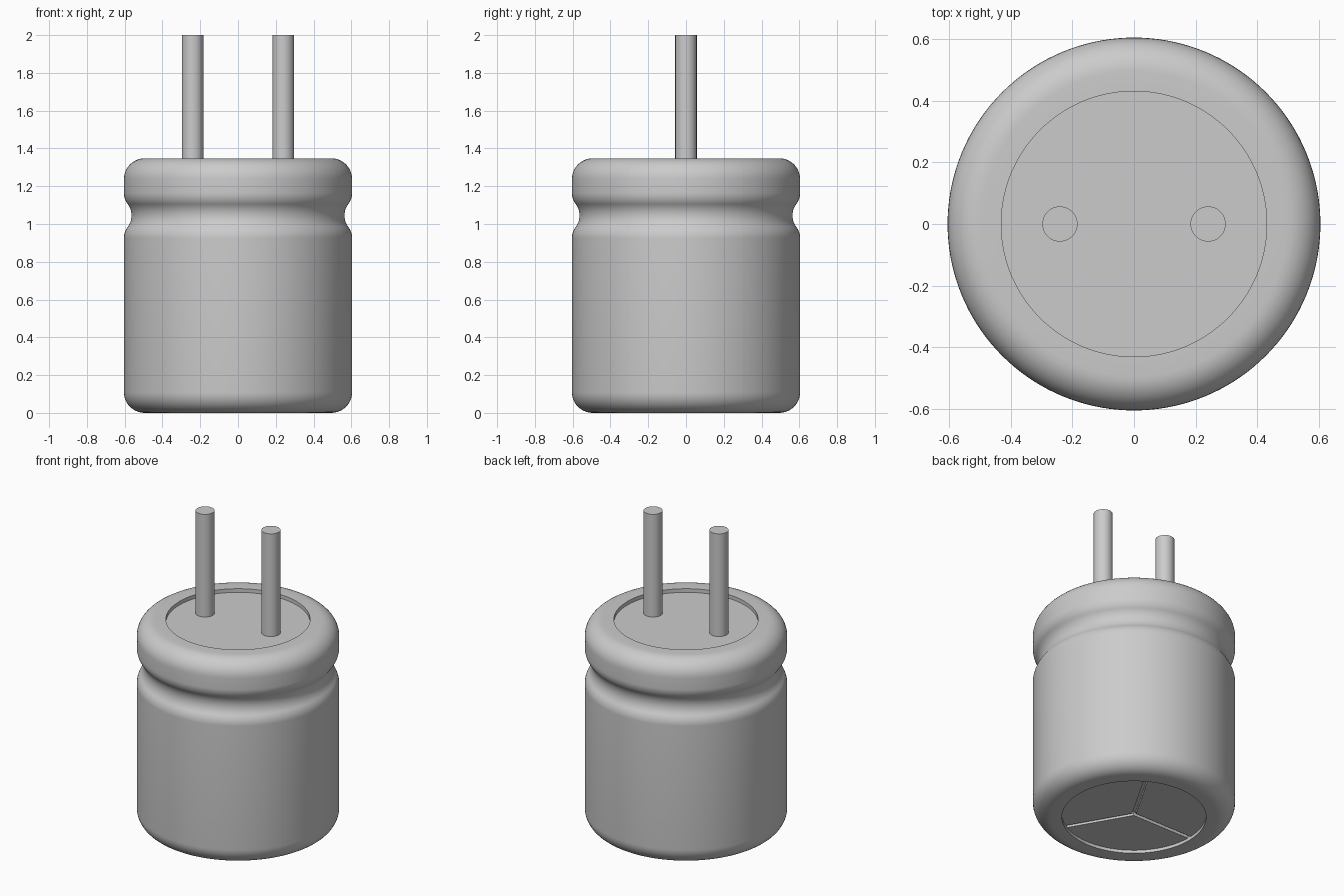
import bpy
import bmesh
from math import sin, cos, radians, asin

cube = bpy.data.objects.get("Cube")
if cube:
    bpy.data.objects.remove(cube, do_unlink=True)

RADIUS, HEIGHT, CORNER = 0.604, 1.348, 0.11
RECESS_R, RECESS = 0.43, 0.024
PIN_R, PIN_X = 0.057, 0.24

grey = bpy.data.materials.new("satin grey")
grey.use_nodes = True
grey.diffuse_color = (0.6, 0.6, 0.6, 1)
grey.node_tree.nodes["Principled BSDF"].inputs["Base Color"].default_value = (0.6, 0.6, 0.6, 1)


def finish(name, bm, smooth=True):
    """Turn a bmesh into a named, coloured object."""
    mesh = bpy.data.meshes.new(name)
    bm.to_mesh(mesh)
    bm.free()
    mesh.materials.append(grey)
    obj = bpy.data.objects.new(name, mesh)
    bpy.context.collection.objects.link(obj)
    if smooth:
        bpy.ops.object.select_all(action='DESELECT')
        obj.select_set(True)
        bpy.context.view_layer.objects.active = obj
        bpy.ops.object.shade_smooth_by_angle(angle=radians(35))
    return obj


def arc(cx, cz, r, start, end, steps=10):
    angles = [radians(start + (end - start) * i / steps) for i in range(steps + 1)]
    return [(cx + r * cos(a), cz + r * sin(a)) for a in angles]


def lathe(name, profile, start, end, steps):
    """Sweep an upward (radius, z) profile around z between two angles."""
    bm = bmesh.new()
    columns = []
    for j in range(steps + 1):
        a = radians(start + (end - start) * j / steps)
        columns.append([bm.verts.new((r * cos(a), r * sin(a), z)) for r, z in profile])
    for left, right in zip(columns, columns[1:]):
        for i in range(len(profile) - 1):
            bm.faces.new((left[i], right[i], right[i + 1], left[i + 1]))
    return finish(name, bm)


def cylinder(name, r, x, bottom, top, sides):
    bm = bmesh.new()
    bmesh.ops.create_cone(bm, cap_ends=True, segments=sides, radius1=r, radius2=r,
                          depth=top - bottom)
    bmesh.ops.translate(bm, verts=bm.verts, vec=(x, 0, (bottom + top) / 2))
    return finish(name, bm)


# Can profile: recessed rim, rounded corner, crimped neck, rounded corner, recessed rim
NECK_Z, NECK_R, BEND = 1.045, 0.1, 37
edge = RADIUS - CORNER
neck_x = RADIUS - NECK_R
rise = 2 * NECK_R * sin(radians(BEND))
hollow_x = neck_x + 2 * NECK_R * cos(radians(BEND))
profile = [(RECESS_R, 0.05), (RECESS_R, 0)]
profile += arc(edge, CORNER, CORNER, -90, 0)
profile += arc(neck_x, NECK_Z - rise, NECK_R, 0, BEND)
profile += arc(hollow_x, NECK_Z, NECK_R, 180 + BEND, 180 - BEND, 16)[1:]
profile += arc(neck_x, NECK_Z + rise, NECK_R, -BEND, 0)[1:]
profile += arc(edge, HEIGHT - CORNER, CORNER, 0, 90)
profile += [(RECESS_R, HEIGHT), (RECESS_R, HEIGHT - 0.05)]

# Sleeve and the polarity strip that completes it on the +x side
lathe("sleeve", profile, 30, 330, 120)
lathe("polarity_strip", profile, -30, 30, 24)

# Sealing disc and the two leads standing on it
cylinder("seal_disc", RECESS_R, 0, HEIGHT - 0.08, HEIGHT - RECESS, 144)
for name, side in (("left_lead", 1), ("right_lead", -1)):
    cylinder(name, PIN_R, side * PIN_X, HEIGHT - 0.06, 2, 48)

# Vent end: a floor disc with three sector plates that leave narrow slots
cylinder("vent_floor", RECESS_R, 0, 0.044, 0.08, 144)
half_slot = 0.012
bm = bmesh.new()
for start in (60, 180, 300):
    trim = asin(half_slot / RECESS_R)
    middle = radians(start + 60)
    apex = half_slot / sin(radians(60))
    outline = [(apex * cos(middle), apex * sin(middle))]
    first, sweep = radians(start) + trim, radians(120) - 2 * trim
    outline += [(RECESS_R * cos(first + sweep * i / 48), RECESS_R * sin(first + sweep * i / 48))
                for i in range(49)]
    face = bm.faces.new([bm.verts.new((x, y, 0.02)) for x, y in outline])
    top = bmesh.ops.extrude_face_region(bm, geom=[face], use_keep_orig=True)
    moved = [v for v in top["geom"] if isinstance(v, bmesh.types.BMVert)]
    bmesh.ops.translate(bm, verts=moved, vec=(0, 0, 0.03))
bmesh.ops.recalc_face_normals(bm, faces=bm.faces)
finish("vent_plates", bm, smooth=False)
